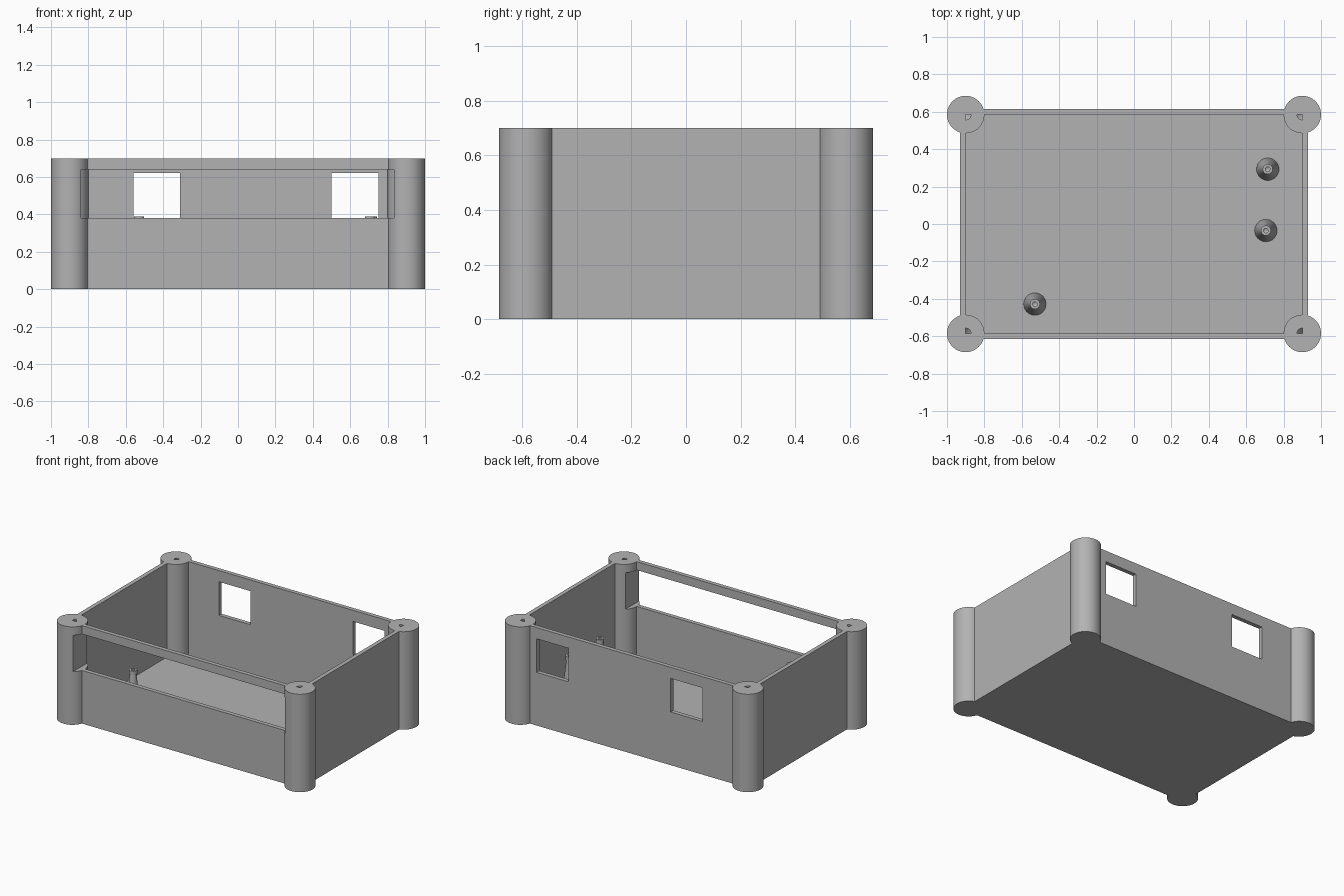
import bpy, bmesh, math
from mathutils import Matrix

cube = bpy.data.objects.get("Cube")
if cube:
    bpy.data.objects.remove(cube, do_unlink=True)

grey = bpy.data.materials.new("light_grey")
grey.use_nodes = True
COLOUR = (0.45, 0.45, 0.45, 1)
grey.diffuse_color = COLOUR
grey.node_tree.nodes["Principled BSDF"].inputs["Base Color"].default_value = COLOUR

HEIGHT, WALL = 0.70, 0.03
HALF_X, HALF_Y = 0.93, 0.615      # outer wall faces
POST_X, POST_Y, POST_R = 0.90, 0.585, 0.10


def add_object(name, bm):
    bmesh.ops.recalc_face_normals(bm, faces=bm.faces)
    mesh = bpy.data.meshes.new(name)
    bm.to_mesh(mesh)
    bm.free()
    mesh.materials.append(grey)
    obj = bpy.data.objects.new(name, mesh)
    bpy.context.collection.objects.link(obj)
    return obj


def box(name, x0, x1, y0, y1, z0, z1):
    bm = bmesh.new()
    size = Matrix.Diagonal((x1 - x0, y1 - y0, z1 - z0, 1))
    centre = Matrix.Translation(((x0 + x1) / 2, (y0 + y1) / 2, (z0 + z1) / 2))
    bmesh.ops.create_cube(bm, size=1, matrix=centre @ size)
    return add_object(name, bm)


def lathe(name, profile, x, y, sides=64):
    """Closed solid turned from (radius, z) points that start and end on the axis."""
    bm = bmesh.new()
    verts = [bm.verts.new((r, 0, z)) for r, z in profile]
    edges = [bm.edges.new(pair) for pair in zip(verts, verts[1:])]
    bmesh.ops.spin(bm, geom=verts + edges, axis=(0, 0, 1), cent=(0, 0, 0),
                   angle=math.tau, steps=sides, use_duplicate=False)
    bmesh.ops.remove_doubles(bm, verts=bm.verts, dist=0.0001)
    bmesh.ops.translate(bm, verts=bm.verts, vec=(x, y, 0))
    return add_object(name, bm)


def boolean(target, other, operation):
    mod = target.modifiers.new(operation.lower(), 'BOOLEAN')
    mod.operation, mod.solver, mod.object = operation, 'EXACT', other
    bpy.context.view_layer.objects.active = target
    bpy.ops.object.modifier_apply(modifier=mod.name)
    bpy.data.objects.remove(other, do_unlink=True)


def smooth(obj):
    bpy.ops.object.select_all(action='DESELECT')
    obj.select_set(True)
    bpy.context.view_layer.objects.active = obj
    bpy.ops.object.shade_smooth_by_angle(angle=math.radians(30))


# Open tray: outer block, hollowed from above
case = box("enclosure", -HALF_X, HALF_X, -HALF_Y, HALF_Y, 0, HEIGHT)
boolean(case, box("cavity", WALL - HALF_X, HALF_X - WALL, WALL - HALF_Y, HALF_Y - WALL,
                  WALL, HEIGHT + 0.1), 'DIFFERENCE')

# Corner posts, each with a blind screw hole that ends in a cone
post_profile = [(0, 0), (POST_R, 0), (POST_R, HEIGHT), (0.028, HEIGHT),
                (0.028, 0.50), (0, 0.47)]
for sx in (-1, 1):
    for sy in (-1, 1):
        boolean(case, lathe("corner_post", post_profile, sx * POST_X, sy * POST_Y), 'UNION')

# Wide front slot that notches the posts, and two rear windows
boolean(case, box("front_slot", -0.84, 0.835, -0.75, -0.45, 0.38, 0.64), 'DIFFERENCE')
for x0, x1 in ((-0.56, -0.31), (0.50, 0.75)):
    boolean(case, box("rear_window", x0, x1, 0.5, 0.7, 0.38, 0.62), 'DIFFERENCE')
smooth(case)

# Tapered standoffs with a small lip and a pilot hole
standoff_profile = [(0, 0.02), (0.06, 0.02), (0.06, WALL), (0.021, 0.36), (0.027, 0.36),
                    (0.027, 0.388), (0.012, 0.388), (0.012, 0.34), (0, 0.33)]
for name, x, y in (("standoff_rear", 0.715, 0.293),
                   ("standoff_middle", 0.705, -0.035),
                   ("standoff_front", -0.53, -0.428)):
    smooth(lathe(name, standoff_profile, x, y, 32))
